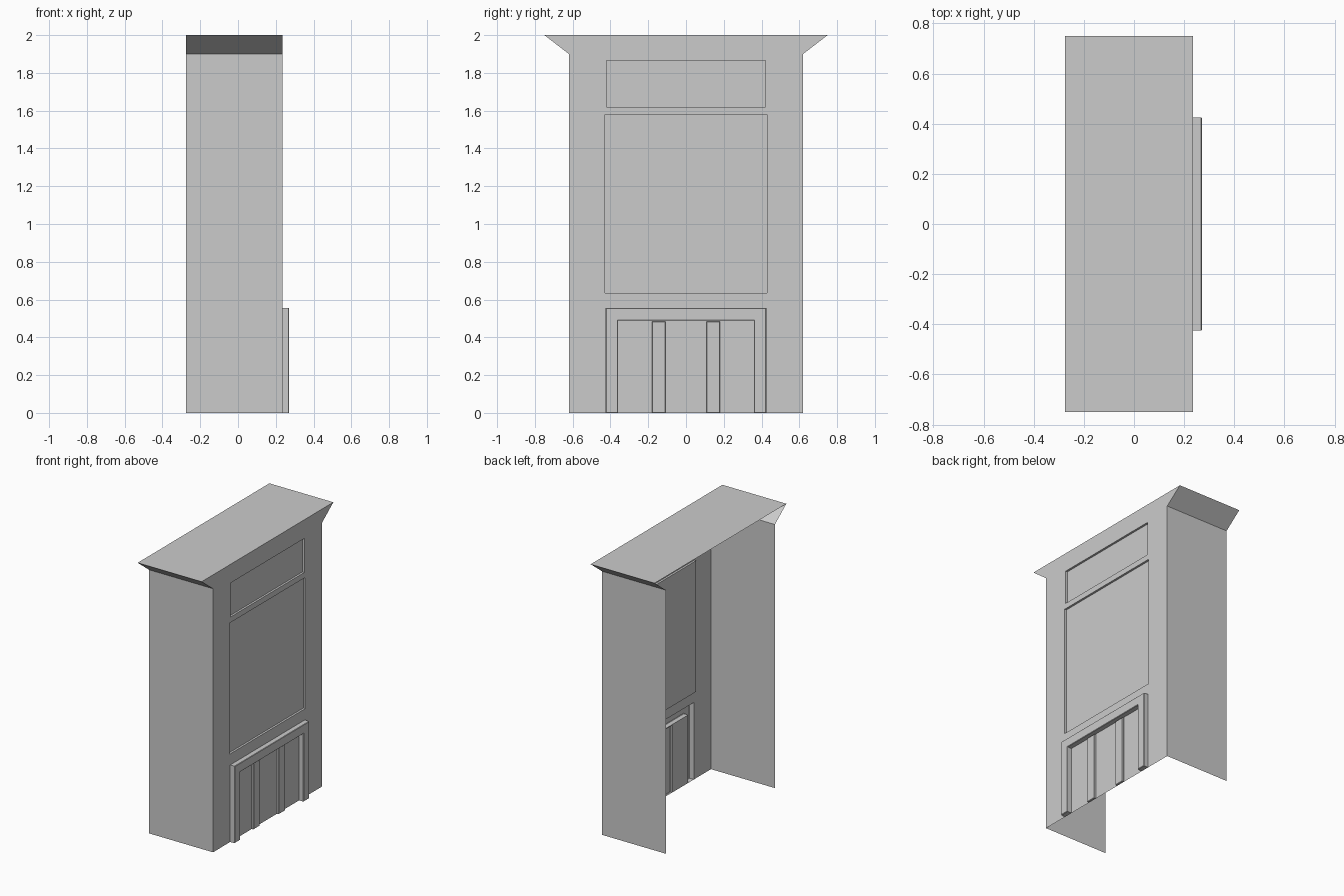
import bpy, bmesh

if "Cube" in bpy.data.objects:
    bpy.data.objects.remove(bpy.data.objects["Cube"])

XB, XF = -0.275, 0.235          # open back and front plane
W, TOP_W, EAVE, H = 0.62, 0.75, 1.90, 2.0


def finish(name, bm):
    mesh = bpy.data.meshes.new(name)
    bm.to_mesh(mesh)
    bm.free()
    obj = bpy.data.objects.new(name, mesh)
    bpy.context.collection.objects.link(obj)
    return obj


def quad(bm, *pts):
    return bm.faces.new([bm.verts.new(p) for p in pts])


# Relief regions on the front: y0, y1, z0, z1, offset (later ones override)
regions = [
    (-0.42, 0.42, 1.62, 1.865, -0.015),    # upper panel
    (-0.43, 0.43, 0.635, 1.58, -0.015),    # main panel
    (-0.425, 0.425, 0.0, 0.555, 0.036),    # surround
    (-0.36, 0.36, 0.0, 0.49, 0.0),         # opening
    (-0.18, -0.108, 0.0, 0.484, 0.015),    # stiles
    (0.108, 0.18, 0.0, 0.484, 0.015),
]


def front_relief():
    """Front skin as a stepped sheet, hollow from behind."""
    ys = sorted({-W, W} | {v for r in regions for v in r[:2]})
    zs = sorted({0.0, EAVE, H} | {v for r in regions for v in r[2:4]})

    def depth(i, j):
        if not (0 <= i < len(ys) - 1 and 0 <= j < len(zs) - 1):
            return 0.0
        y, z = (ys[i] + ys[i + 1]) / 2, (zs[j] + zs[j + 1]) / 2
        d = 0.0
        for y0, y1, z0, z1, off in regions:
            if y0 < y < y1 and z0 < z < z1:
                d = off
        return d

    bm = bmesh.new()
    for i in range(len(ys) - 1):
        for j in range(len(zs) - 1):
            y0, y1, z0, z1 = ys[i], ys[i + 1], zs[j], zs[j + 1]
            x = XF + depth(i, j)
            quad(bm, (x, y0, z0), (x, y1, z0), (x, y1, z1), (x, y0, z1))
            # step faces towards the left and lower neighbours
            a = XF + depth(i - 1, j)
            if abs(a - x) > 1e-5:
                quad(bm, (a, y0, z0), (x, y0, z0), (x, y0, z1), (a, y0, z1))
            b = XF + depth(i, j - 1)
            if abs(b - x) > 1e-5:
                quad(bm, (b, y0, z0), (b, y1, z0), (x, y1, z0), (x, y0, z0))
    bmesh.ops.remove_doubles(bm, verts=bm.verts, dist=1e-5)
    bmesh.ops.recalc_face_normals(bm, faces=bm.faces)
    if sum(f.normal.x * f.calc_area() for f in bm.faces) < 0:
        bmesh.ops.reverse_faces(bm, faces=bm.faces)
    # small chamfer on the raised outer edges
    rim = [e for e in bm.edges
           if all(v.co.x > XF + 0.005 for v in e.verts)
           and len(e.link_faces) == 2 and e.calc_face_angle() > 0.5]
    bmesh.ops.bevel(bm, geom=rim, offset=0.003, segments=1, affect='EDGES')
    return finish("front_panelling", bm)


front_relief()

# Side walls with flared cornice ends
for s, side in ((1, "right"), (-1, "left")):
    bm = bmesh.new()
    faces = [
        quad(bm, (XF, s * W, 0), (XB, s * W, 0), (XB, s * W, EAVE), (XF, s * W, EAVE)),
        quad(bm, (XF, s * W, EAVE), (XB, s * W, EAVE), (XB, s * TOP_W, H), (XF, s * TOP_W, H)),
        quad(bm, (XF, s * W, EAVE), (XF, s * TOP_W, H), (XF, s * W, H)),
    ]
    if s < 0:
        bmesh.ops.reverse_faces(bm, faces=faces)
    bmesh.ops.remove_doubles(bm, verts=bm.verts, dist=1e-5)
    finish(side + "_side_wall", bm)

# Top slab
bm = bmesh.new()
quad(bm, (XB, -TOP_W, H), (XF, -TOP_W, H), (XF, TOP_W, H), (XB, TOP_W, H))
finish("top", bm)
